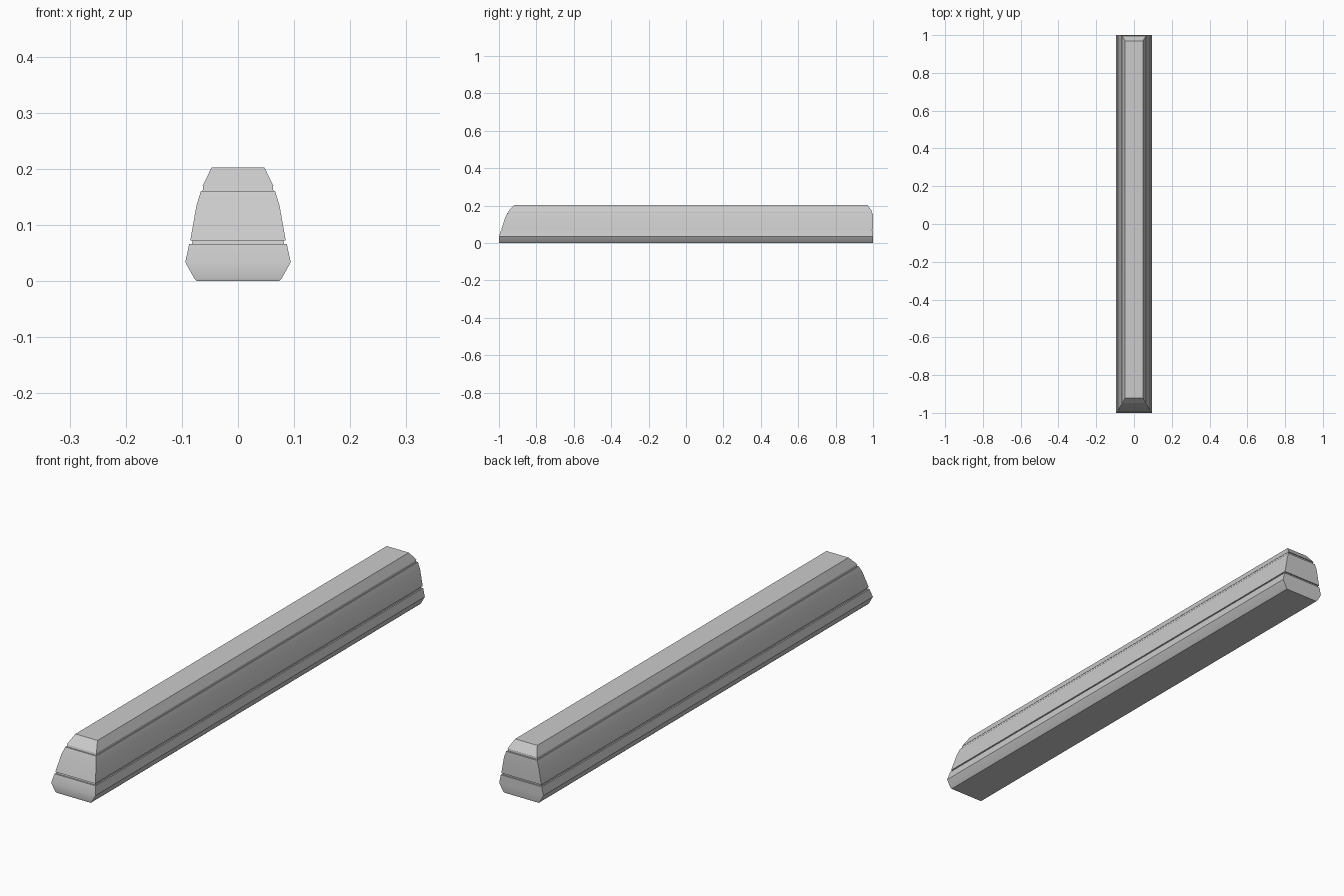
import bpy, bmesh

if "Cube" in bpy.data.objects:
    bpy.data.objects.remove(bpy.data.objects["Cube"])

# Cross-section levels: height, half width, front y, back y
LEVELS = [
    (0.000, 0.073, -0.998, 0.998),
    (0.005, 0.078, -1.000, 1.000),
    (0.034, 0.094, -1.000, 1.000),
    (0.066, 0.087, -0.990, 1.000),
    # lower groove
    (0.066, 0.082, -0.984, 0.995),
    (0.073, 0.081, -0.982, 0.995),
    (0.073, 0.085, -0.988, 1.000),
    (0.135, 0.074, -0.967, 1.000),
    (0.161, 0.066, -0.955, 0.998),
    # upper groove
    (0.161, 0.063, -0.950, 0.992),
    (0.170, 0.062, -0.947, 0.991),
    (0.170, 0.063, -0.950, 0.995),
    (0.203, 0.047, -0.920, 0.970),
]


def loft(name, levels):
    """Stack rectangular rings and bridge them into a closed solid."""
    bm = bmesh.new()
    rings = []
    for z, w, front, back in levels:
        corners = ((-w, front), (w, front), (w, back), (-w, back))
        rings.append([bm.verts.new((x, y, z)) for x, y in corners])
    for low, high in zip(rings, rings[1:]):
        for i in range(4):
            j = (i + 1) % 4
            bm.faces.new((low[i], low[j], high[j], high[i]))
    bm.faces.new(rings[0][::-1])
    bm.faces.new(rings[-1])
    bmesh.ops.recalc_face_normals(bm, faces=bm.faces)
    mesh = bpy.data.meshes.new(name)
    bm.to_mesh(mesh)
    bm.free()
    obj = bpy.data.objects.new(name, mesh)
    bpy.context.collection.objects.link(obj)
    return obj


# Long tapered bar with two grooves running all the way round
bar = loft("grooved_barrier_bar", LEVELS)
bpy.context.view_layer.objects.active = bar
bar.select_set(True)
bpy.ops.object.shade_smooth_by_angle(angle=0.5)
